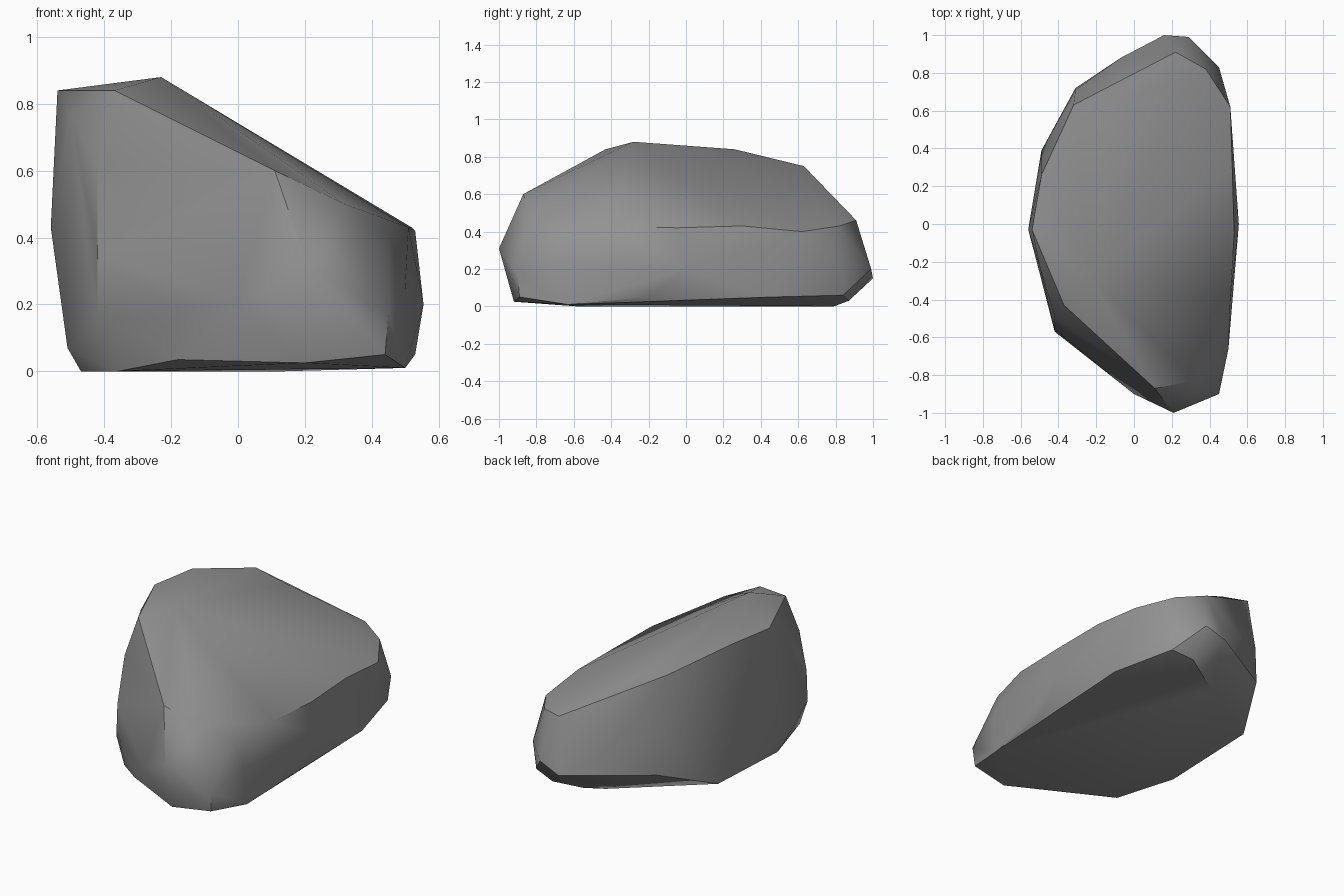
import bpy, bmesh, math

cube = bpy.data.objects.get("Cube")
if cube:
    bpy.data.objects.remove(cube, do_unlink=True)

# Plain grey stone
stone = bpy.data.materials.new("grey_stone")
stone.use_nodes = True
grey = (0.29, 0.29, 0.29, 1)
stone.diffuse_color = grey
stone.node_tree.nodes["Principled BSDF"].inputs["Base Color"].default_value = grey
stone.node_tree.nodes["Principled BSDF"].inputs["Roughness"].default_value = 0.9

# Rim of the sloping top, from the peak round the front, low side and back
top_rim = [(-.23, -.28, .88), (-.37, -.43, .84), (.11, -.87, .6), (.32, -.83, .5),
           (.45, -.68, .41), (.51, -.4, .43), (.53, -.05, .42), (.52, .3, .43),
           (.51, .62, .4), (.38, .82, .43), (.22, .91, .46), (-.12, .64, .7),
           (-.32, .63, .75), (-.49, .26, .84), (-.54, -.03, .84), (-.5, -.22, .77)]
# Widest band, front corner first
girth = [(-.42, -.49, .62), (-.42, -.56, .35), (-.42, -.57, .16), (0, -.9, .2),
         (.21, -1, .31), (.45, -.9, .17), (.5, -.66, .24), (.555, 0, .2),
         (.45, .83, .22), (.29, .99, .2), (.16, 1, .15), (-.07, .88, .3),
         (-.31, .71, .4), (-.31, .72, .17), (-.56, -.03, .43)]
# Worn foot
foot = [(-.36, -.58, 0), (-.18, -.74, .035), (.2, -.92, .025), (.44, -.89, .05),
        (.5, -.63, .01), (.53, -.2, .05), (.52, .45, .05), (.42, .84, .06),
        (.29, .87, .03), (.14, .79, 0), (.03, .73, 0), (-.49, .39, .04),
        (-.51, -.22, .07), (-.47, -.21, 0)]

# Wrap the bands into one chipped boulder
bm = bmesh.new()
for point in top_rim + girth + foot:
    bm.verts.new(point)
bmesh.ops.convex_hull(bm, input=bm.verts[:])
loose = [v for v in bm.verts if not v.link_faces]
bmesh.ops.delete(bm, geom=loose, context='VERTS')
bmesh.ops.dissolve_limit(bm, angle_limit=math.radians(1.5), verts=bm.verts[:], edges=bm.edges[:])
bmesh.ops.recalc_face_normals(bm, faces=bm.faces[:])
mesh = bpy.data.meshes.new("boulder")
bm.to_mesh(mesh)
bm.free()
mesh.materials.append(stone)
boulder = bpy.data.objects.new("boulder", mesh)
bpy.context.collection.objects.link(boulder)

# Soft faces with crisp ridges
bpy.ops.object.select_all(action='DESELECT')
boulder.select_set(True)
bpy.context.view_layer.objects.active = boulder
bpy.ops.object.shade_smooth_by_angle(angle=math.radians(35))
